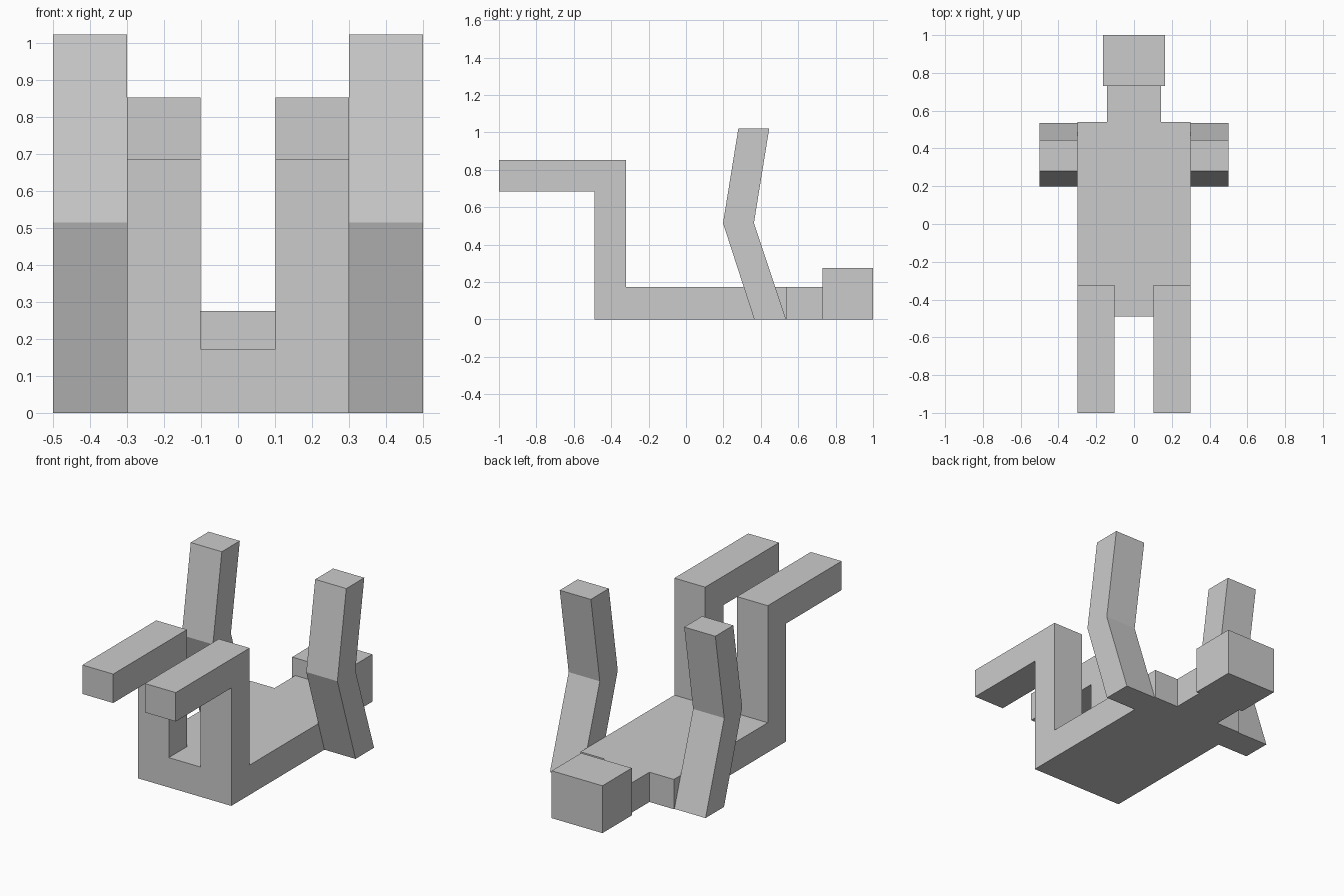
import bpy, bmesh
from mathutils import Vector

if "Cube" in bpy.data.objects:
    bpy.data.objects.remove(bpy.data.objects["Cube"])


def finish(name, bm):
    bmesh.ops.recalc_face_normals(bm, faces=bm.faces)
    mesh = bpy.data.meshes.new(name)
    bm.to_mesh(mesh)
    bm.free()
    ob = bpy.data.objects.new(name, mesh)
    bpy.context.collection.objects.link(ob)
    return ob


def box(bm, lo, hi):
    verts = bmesh.ops.create_cube(bm, size=1)["verts"]
    for v in verts:
        v.co = Vector([h if c > 0 else l for c, l, h in zip(v.co, lo, hi)])


def extrude(bm, lo, hi, normal, move):
    """Extrude the faces with this normal whose centres lie inside lo..hi."""
    bm.normal_update()
    faces = [f for f in bm.faces if f.normal.dot(Vector(normal)) > 0.9
             and all(l <= c <= h for l, c, h in
                     zip(lo, f.calc_center_median(), hi))]
    res = bmesh.ops.extrude_face_region(bm, geom=faces)["geom"]
    bmesh.ops.translate(bm, vec=Vector(move), verts=[
        g for g in res if isinstance(g, bmesh.types.BMVert)])
    old = [f for f in faces if f.is_valid]
    if old:
        bmesh.ops.delete(bm, geom=old, context='FACES_ONLY')


# torso slab, cut where the legs and neck grow out of it
bm = bmesh.new()
box(bm, (-0.3, -0.49, 0), (0.3, 0.54, 0.173))
cuts = [((x, 0, 0), (1, 0, 0)) for x in (-0.143, -0.102, 0.102, 0.143)]
cuts.append(((0, -0.322, 0), (0, 1, 0)))
for co, no in cuts:
    bmesh.ops.bisect_plane(bm, geom=bm.verts[:] + bm.edges[:] + bm.faces[:],
                           plane_co=co, plane_no=no)

# legs: thigh up, knee block, shin forward
for x0, x1 in ((-0.3, -0.102), (0.102, 0.3)):
    extrude(bm, (x0, -0.49, 0.1), (x1, -0.322, 0.2), (0, 0, 1), (0, 0, 0.512))
    extrude(bm, (x0, -0.49, 0.6), (x1, -0.322, 0.7), (0, 0, 1), (0, 0, 0.168))
    extrude(bm, (x0, -0.5, 0.69), (x1, -0.48, 0.85), (0, -1, 0), (0, -0.51, 0))

# neck
extrude(bm, (-0.143, 0.53, 0), (0.143, 0.55, 0.18), (0, 1, 0), (0, 0.19, 0))
bmesh.ops.dissolve_limit(bm, angle_limit=0.01, verts=bm.verts, edges=bm.edges)
finish("body", bm)

# head
bm = bmesh.new()
box(bm, (-0.163, 0.73, 0), (0.163, 1.0, 0.275))
finish("head", bm)

# bent arms, one side profile swept across x
arm = [(0.365, 0), (0.535, 0), (0.363, 0.515), (0.445, 1.022),
       (0.28, 1.022), (0.198, 0.515)]
for name, x in (("left_arm", -0.5), ("right_arm", 0.3)):
    bm = bmesh.new()
    a, b = [[bm.verts.new((px, y, z)) for y, z in arm] for px in (x, x + 0.2)]
    bm.faces.new(a)
    bm.faces.new(b)
    for i in range(6):
        j = (i + 1) % 6
        bm.faces.new((a[i], a[j], b[j], b[i]))
    finish(name, bm)
